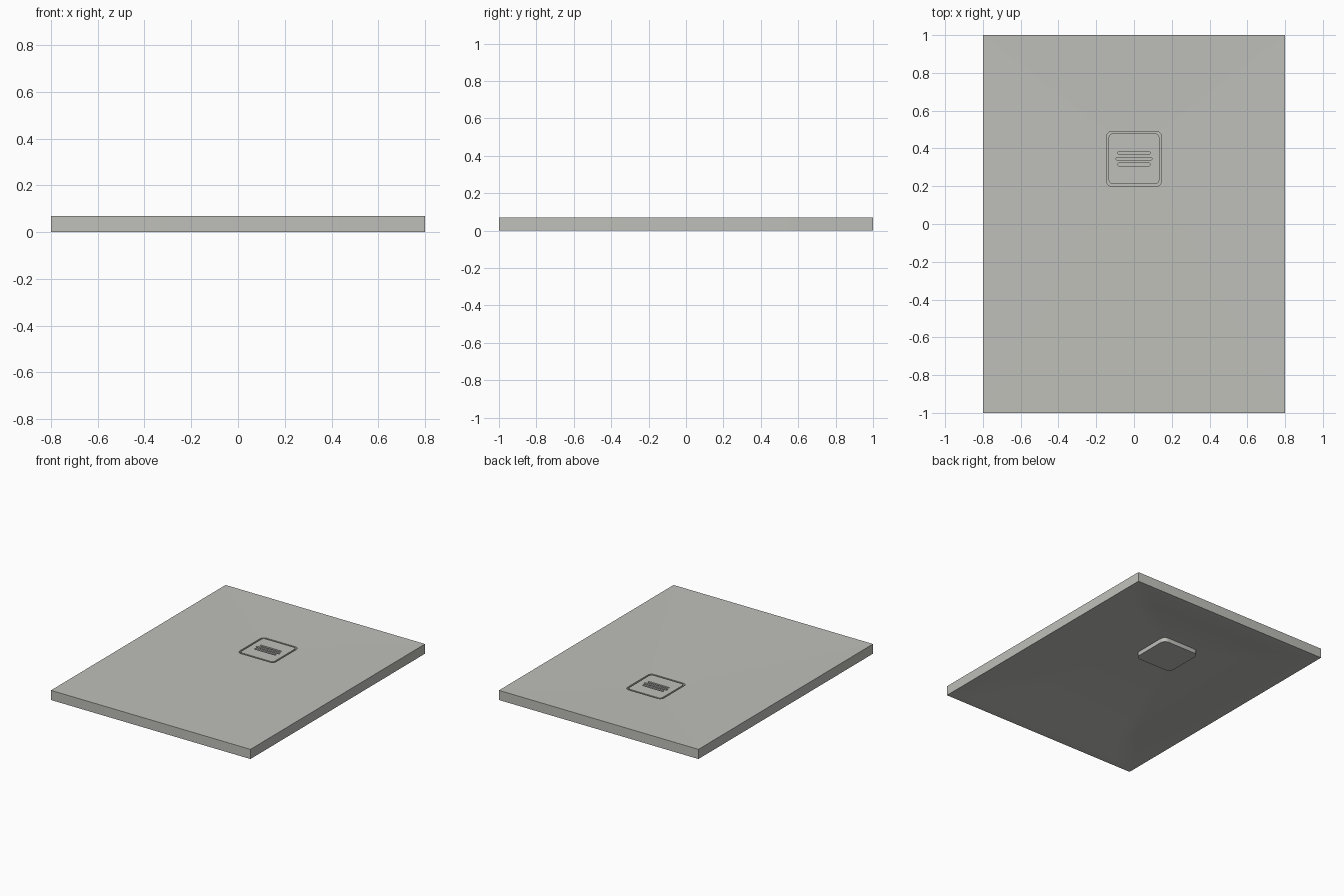
import bpy, bmesh, math

cube = bpy.data.objects.get("Cube")
if cube:
    bpy.data.objects.remove(cube, do_unlink=True)

grey = bpy.data.materials.new("stone_grey")
grey.use_nodes = True
grey.diffuse_color = (0.52, 0.52, 0.49, 1)
grey.node_tree.nodes["Principled BSDF"].inputs["Base Color"].default_value = grey.diffuse_color

DRAIN_Y = 0.345
TOP_Z, DIP_Z = 0.07, 0.062


def rounded_rect(cy, w, h, r, z, n=8):
    """Points of a rounded rectangle, counter-clockwise."""
    pts = []
    for k, (sx, sy) in enumerate(((1, 1), (-1, 1), (-1, -1), (1, -1))):
        for i in range(n + 1):
            a = math.pi / 2 * (k + i / n)
            pts.append((sx * (w / 2 - r) + r * math.cos(a),
                        cy + sy * (h / 2 - r) + r * math.sin(a), z))
    return pts


def add_loft(bm, loops):
    """Bridge matching loops in order and cap both ends."""
    rings = [[bm.verts.new(p) for p in loop] for loop in loops]
    for a, b in zip(rings, rings[1:]):
        for i in range(len(a)):
            j = (i + 1) % len(a)
            bm.faces.new((a[i], a[j], b[j], b[i]))
    bm.faces.new(rings[0][::-1])
    bm.faces.new(rings[-1])


def make_object(name, lofts):
    bm = bmesh.new()
    for loops in lofts:
        add_loft(bm, loops)
    bmesh.ops.recalc_face_normals(bm, faces=bm.faces)
    mesh = bpy.data.meshes.new(name)
    bm.to_mesh(mesh)
    bm.free()
    mesh.materials.append(grey)
    obj = bpy.data.objects.new(name, mesh)
    bpy.context.collection.objects.link(obj)
    return obj


def activate(obj):
    bpy.ops.object.select_all(action='DESELECT')
    obj.select_set(True)
    bpy.context.view_layer.objects.active = obj


# Tray: drain housing, hollow underside, outer walls, sloping top, drain pocket
tray = make_object("shower_tray", [[
    rounded_rect(DRAIN_Y, 0.30, 0.30, 0.04, 0.005),
    rounded_rect(DRAIN_Y, 0.30, 0.30, 0.04, 0.036),
    rounded_rect(0, 1.10, 1.50, 0.08, 0.033),
    rounded_rect(0, 1.44, 1.86, 0.10, 0.0),
    rounded_rect(0, 1.60, 2.00, 0.002, 0.0),
    rounded_rect(0, 1.60, 2.00, 0.002, TOP_Z),
    rounded_rect(DRAIN_Y, 0.292, 0.292, 0.03, DIP_Z),
    rounded_rect(DRAIN_Y, 0.292, 0.292, 0.03, 0.042),
]])

# Drain cover sitting in the pocket with a thin gap around it
cover = make_object("drain_cover", [[
    rounded_rect(DRAIN_Y, 0.268, 0.268, 0.022, 0.042),
    rounded_rect(DRAIN_Y, 0.268, 0.268, 0.022, DIP_Z),
]])

# Three rounded slots cut into the cover
slots = make_object("slot_cutter", [
    [rounded_rect(DRAIN_Y + dy, length, 0.016, 0.0078, z) for z in (0.05, 0.08)]
    for dy, length in ((-0.03, 0.17), (0, 0.19), (0.03, 0.17))])
slots.hide_render = True
cut = cover.modifiers.new("slots", 'BOOLEAN')
cut.operation = 'DIFFERENCE'
cut.solver = 'EXACT'
cut.object = slots
activate(cover)
bpy.ops.object.modifier_apply(modifier=cut.name)
bpy.data.objects.remove(slots, do_unlink=True)

for obj in (tray, cover):
    activate(obj)
    bpy.ops.object.shade_smooth_by_angle(angle=math.radians(30))
